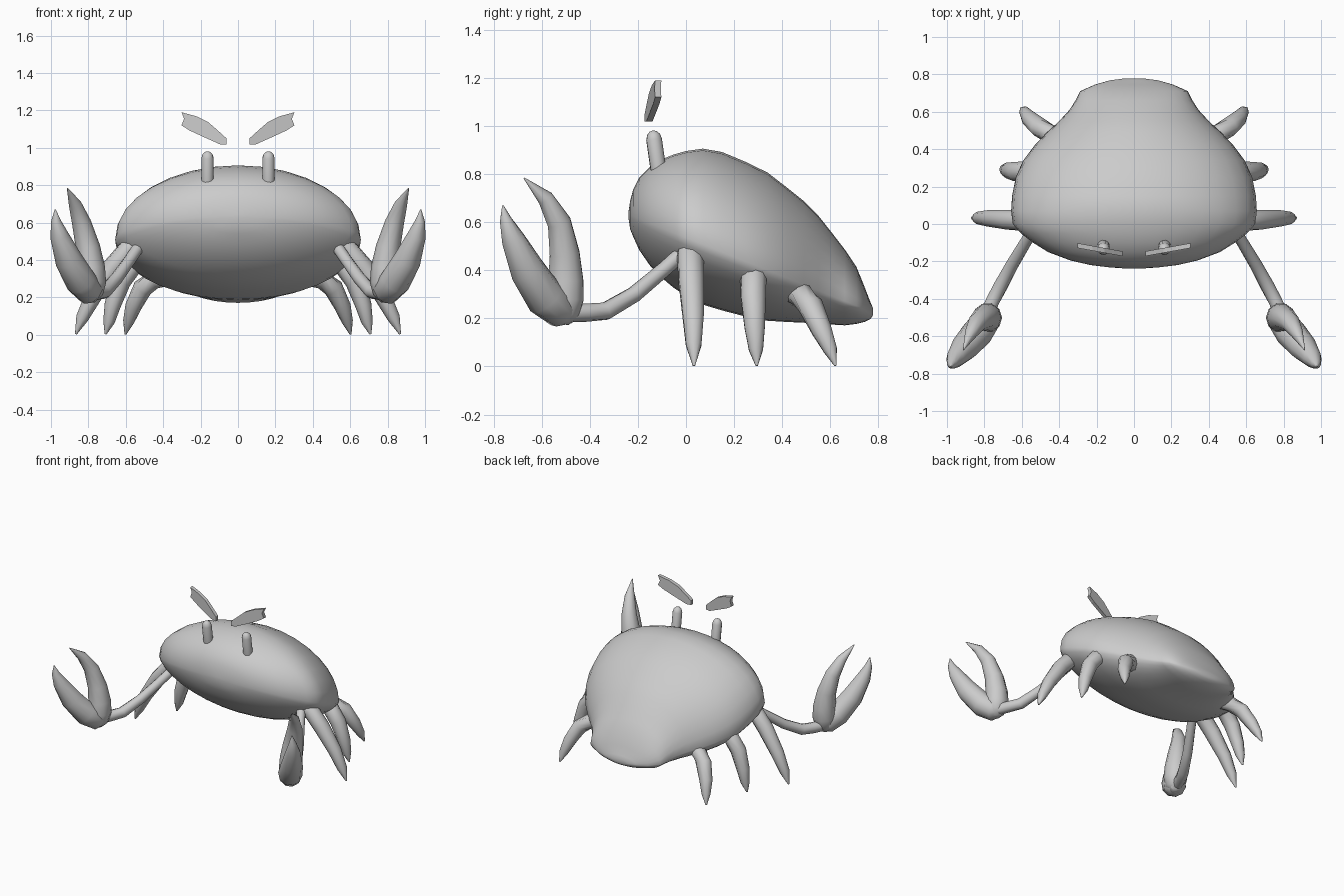
import bpy, bmesh, math
from mathutils import Vector


def make(name, rings, smooth=True, mirror=True):
    """Skin a list of equal-length rings and close both ends."""
    bm = bmesh.new()
    loops = [[bm.verts.new(p) for p in ring] for ring in rings]
    n = len(loops[0])
    for a, b in zip(loops, loops[1:]):
        for i in range(n):
            j = (i + 1) % n
            bm.faces.new((a[i], a[j], b[j], b[i]))
    bm.faces.new(loops[0])
    bm.faces.new(loops[-1])
    bmesh.ops.recalc_face_normals(bm, faces=bm.faces)
    me = bpy.data.meshes.new(name)
    bm.to_mesh(me)
    bm.free()
    ob = bpy.data.objects.new(name, me)
    bpy.context.collection.objects.link(ob)
    if smooth:
        bpy.ops.object.select_all(action='DESELECT')
        ob.select_set(True)
        bpy.context.view_layer.objects.active = ob
        bpy.ops.object.shade_smooth_by_angle(angle=math.radians(60))
    if mirror:
        ob.modifiers.new("mirror", 'MIRROR')
    return ob


def tube(name, path, sides=10):
    """Round limb along (x, y, z, radius) points."""
    pts = [Vector(p[:3]) for p in path]
    rings = []
    for i, p in enumerate(path):
        t = (pts[min(i + 1, len(pts) - 1)] - pts[max(i - 1, 0)]).normalized()
        u = t.cross(Vector((0.6, 0.8, 0.0))).normalized()
        v = t.cross(u)
        rings.append([pts[i] + p[3] * (math.cos(a) * u + math.sin(a) * v)
                      for a in (2 * math.pi * k / sides for k in range(sides))])
    return make(name, rings)


# carapace sections: y, half width, top z, bottom z
sections = [
    (-.239, .03, .645, .615), (-.232, .13, .69, .57), (-.22, .23, .735, .54),
    (-.195, .34, .785, .485), (-.15, .46, .83, .42), (-.10, .54, .862, .368),
    (-.05, .605, .882, .326), (0, .648, .896, .293), (.07, .657, .906, .257),
    (.15, .652, .892, .233), (.25, .632, .85, .207), (.34, .592, .806, .19),
    (.42, .532, .744, .185), (.49, .465, .688, .182), (.55, .40, .628, .178),
    (.61, .345, .552, .174), (.66, .313, .487, .171), (.71, .288, .412, .177),
    (.745, .21, .325, .186), (.768, .13, .265, .198), (.777, .06, .245, .212)]
rings = []
for y, w, top, bot in sections:
    rim = min(max(.63 - .4 * (y + .235), bot + .01), top - .01)
    ring = []
    for k in range(32):
        a = 2 * math.pi * k / 32
        s = math.sin(a)
        # the underside is a little shallower than an ellipse
        z = rim + s * (top - rim) if s > 0 else rim - abs(s) ** 1.25 * (rim - bot)
        ring.append((w * math.cos(a), y, z))
    rings.append(ring)
make("carapace", rings, mirror=False)

# three pairs of walking legs
tube("front_leg", [(.50, .015, .50, .054), (.585, .018, .458, .056), (.67, .022, .36, .055),
                   (.772, .03, .21, .046), (.833, .032, .09, .034), (.867, .033, .003, .005)])
tube("middle_leg", [(.46, .28, .415, .054), (.555, .28, .382, .056), (.627, .28, .285, .054),
                    (.67, .286, .16, .044), (.69, .291, .07, .031), (.708, .294, .003, .005)])
tube("rear_leg", [(.34, .43, .31, .05), (.44, .475, .30, .053), (.51, .52, .25, .053),
                  (.56, .565, .15, .044), (.585, .60, .07, .03), (.602, .622, .003, .005)])

# claw arm and the two pincer fingers
tube("claw_arm", [(.52, 0, .485, .032), (.575, -.09, .405, .031), (.65, -.215, .30, .034),
                  (.715, -.335, .23, .038), (.755, -.41, .224, .038), (.79, -.49, .222, .038)])
tube("upper_pincer", [(.79, -.51, .175, .025), (.788, -.508, .215, .065), (.785, -.502, .28, .08),
                      (.787, -.50, .36, .076), (.803, -.505, .47, .065), (.837, -.528, .60, .051),
                      (.872, -.585, .70, .034), (.912, -.673, .783, .003)])
tube("lower_pincer", [(.765, -.47, .205, .03), (.79, -.515, .23, .075), (.84, -.585, .285, .083),
                      (.905, -.66, .40, .074), (.955, -.72, .53, .05),
                      (.974, -.75, .61, .026), (.977, -.762, .67, .003)])

# eye stalks with domed tops
tube("eye_stalk", [(.163, -.115, .82, .033), (.163, -.133, .945, .033), (.163, -.135, .965, .027),
                   (.163, -.136, .977, .016), (.163, -.136, .981, .004)], 12)

# floating brows: front outline as lower/middle/upper triples, notched at the outer end
brow = [(.061, 1.018, .061, 1.034, .061, 1.05), (.095, 1.018, .1, 1.055, .105, 1.09),
        (.18, 1.056, .17, 1.096, .158, 1.136), (.26, 1.093, .24, 1.13, .222, 1.168),
        (.302, 1.12, .288, 1.155, .302, 1.19)]
rings = []
for xl, zl, xm, zm, xu, zu in brow:
    front = [(x, -.172 + .18 * (x - .06), z) for x, z in ((xl, zl), (xm, zm), (xu, zu))]
    rings.append(front + [(x, y + .026, z) for x, y, z in reversed(front)])
make("brow", rings, smooth=False)
